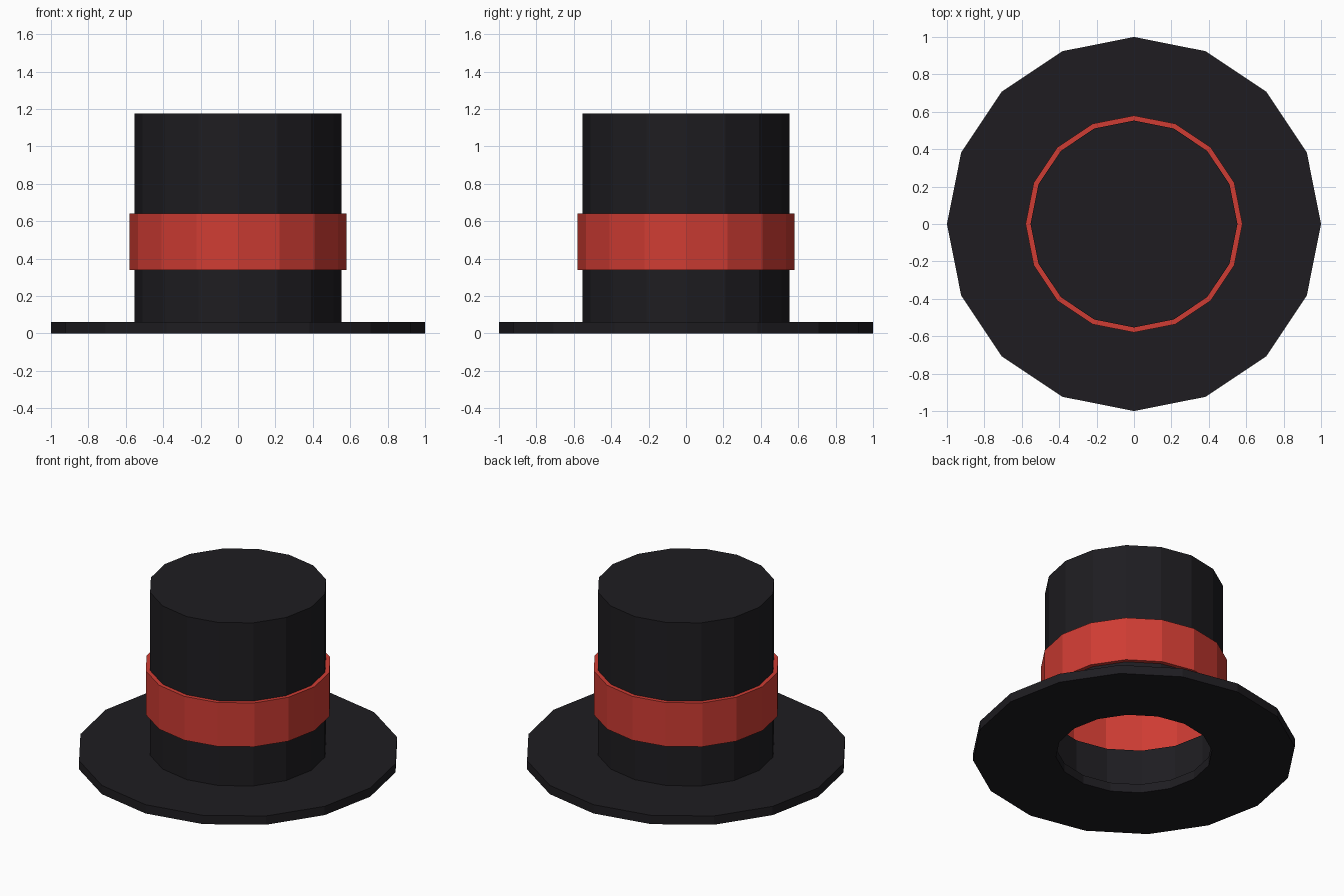
import bpy, bmesh
from math import cos, sin, tau

if "Cube" in bpy.data.objects:
    bpy.data.objects.remove(bpy.data.objects["Cube"])

SIDES = 16


def material(name, rgb):
    m = bpy.data.materials.new(name)
    m.diffuse_color = (*rgb, 1)
    m.use_nodes = True
    m.node_tree.nodes["Principled BSDF"].inputs["Base Color"].default_value = m.diffuse_color
    return m


def lathe(name, profile, mat, closed=False, cap=False):
    """Revolve (radius, z) points, ordered bottom to top on the outer side."""
    bm = bmesh.new()
    rings = [[bm.verts.new((r * cos(tau * i / SIDES), r * sin(tau * i / SIDES), z))
              for i in range(SIDES)] for r, z in profile]
    pairs = list(zip(rings, rings[1:]))
    if closed:
        pairs.append((rings[-1], rings[0]))
    for a, b in pairs:
        for i in range(SIDES):
            j = (i + 1) % SIDES
            bm.faces.new((a[i], a[j], b[j], b[i]))
    if cap:
        bm.faces.new(rings[-1])
    mesh = bpy.data.meshes.new(name)
    bm.to_mesh(mesh)
    bm.free()
    mesh.materials.append(mat)
    ob = bpy.data.objects.new(name, mesh)
    bpy.context.collection.objects.link(ob)
    return ob


black = material("black_felt", (0.013, 0.012, 0.015))
red = material("red_ribbon", (0.62, 0.045, 0.033))

R_CROWN, R_BAND = 0.553, 0.58
Z_BRIM, Z_LOW, Z_HIGH, Z_TOP = 0.06, 0.34, 0.64, 1.175

# Flat brim ring with the head opening
lathe("brim", [(0.485, 0), (1, 0), (1, Z_BRIM), (0.485, Z_BRIM)], black, closed=True)

# Hollow crown, below and above the band
lathe("crown_lower", [(R_CROWN, Z_BRIM), (R_CROWN, Z_LOW)], black)
lathe("crown_upper", [(R_CROWN, Z_HIGH), (R_CROWN, Z_TOP)], black, cap=True)

# Raised band, also visible from inside
lathe("band", [(R_CROWN, Z_LOW), (R_BAND, Z_LOW), (R_BAND, Z_HIGH), (R_CROWN, Z_HIGH)], red)
